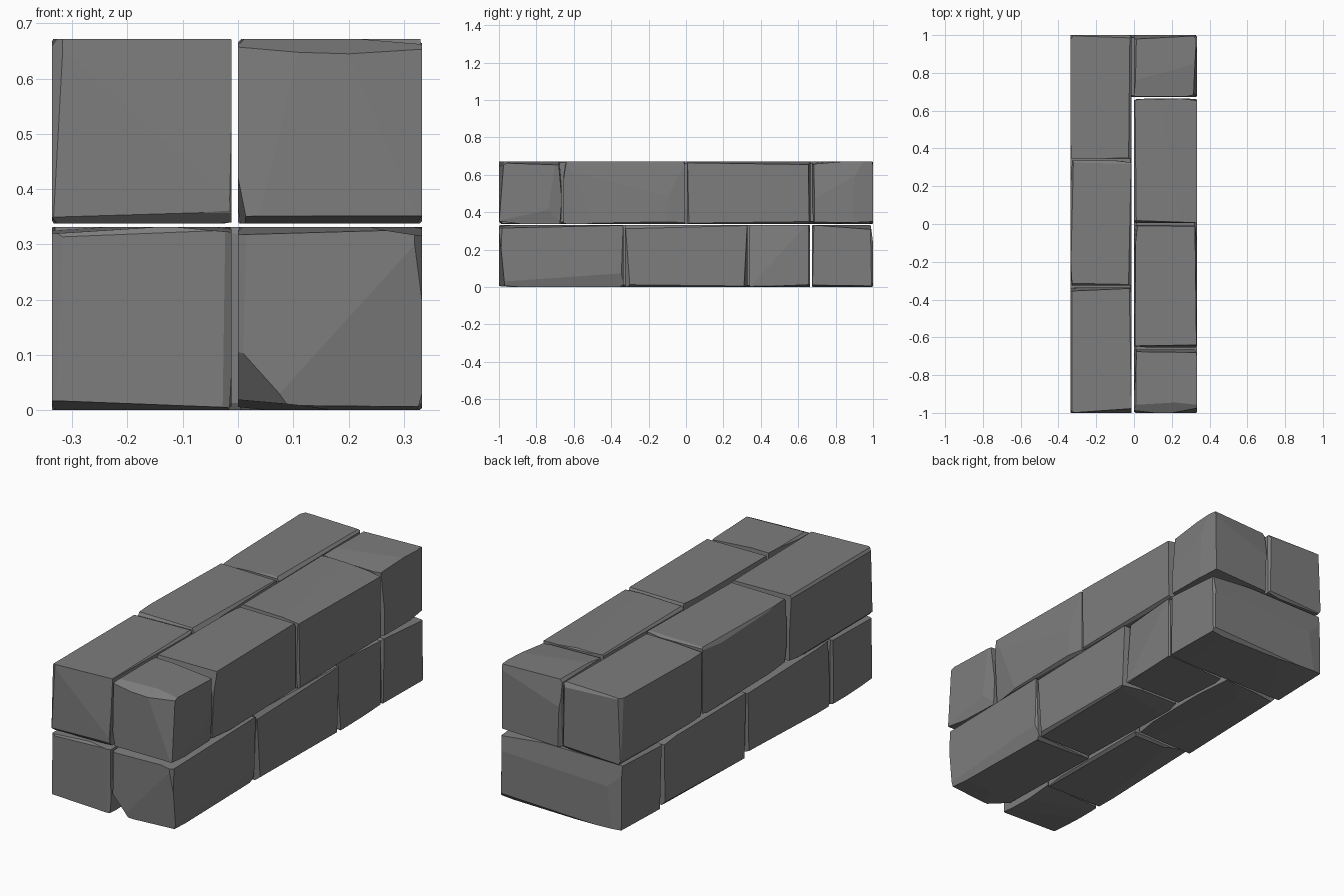
import bpy, bmesh, random
from mathutils import Vector

cube = bpy.data.objects.get("Cube")
if cube:
    bpy.data.objects.remove(cube, do_unlink=True)

stone = bpy.data.materials.new("grey_stone")
stone.use_nodes = True
GREY = (0.205, 0.205, 0.205, 1)
stone.diffuse_color = GREY
stone.node_tree.nodes["Principled BSDF"].inputs["Base Color"].default_value = GREY


def cut(bm, point, normal):
    """Slice a flat chip off a convex block and cap the wound."""
    geom = bm.verts[:] + bm.edges[:] + bm.faces[:]
    bmesh.ops.bisect_plane(bm, geom=geom, dist=1e-5, plane_co=point,
                           plane_no=normal.normalized(), clear_outer=True)
    rim = [e for e in bm.edges if e.is_boundary]
    if rim:
        bmesh.ops.holes_fill(bm, edges=rim, sides=0)


def chip_edge(bm, lo, hi, axis, sa, sb, rng):
    """Wear one edge with a shallow, slightly twisted facet."""
    a, b = (axis + 1) % 3, (axis + 2) % 3
    mid = (lo + hi) / 2
    mid[a] = hi[a] if sa > 0 else lo[a]
    mid[b] = hi[b] if sb > 0 else lo[b]
    if rng.random() < 0.5:
        da, db = rng.uniform(0.05, 0.16), rng.uniform(0.006, 0.014)
    else:
        da, db = rng.uniform(0.006, 0.014), rng.uniform(0.006, 0.014)
    if rng.random() < 0.5:
        da, db = db, da
    normal = Vector((0, 0, 0))
    normal[a], normal[b] = sa * da, sb * db
    normal[axis] = rng.uniform(-1, 1) * 2 * da * db / (hi[axis] - lo[axis])
    mid[b] -= sb * da
    cut(bm, mid, normal)


def brick(name, xs, ys, zs, seed, chips=()):
    rng = random.Random(seed)
    lo, hi = (Vector(p) for p in zip(xs, ys, zs))
    bm = bmesh.new()
    bmesh.ops.create_cube(bm, size=1)
    for v in bm.verts:
        v.co = Vector([hi[i] if v.co[i] > 0 else lo[i] for i in range(3)])
    for axis in range(3):
        for sa in (-1, 1):
            for sb in (-1, 1):
                chip_edge(bm, lo, hi, axis, sa, sb, rng)
    for point, normal in chips:
        cut(bm, Vector(point), Vector(normal))
    bmesh.ops.remove_doubles(bm, verts=bm.verts[:], dist=0.0005)
    bmesh.ops.recalc_face_normals(bm, faces=bm.faces[:])
    mesh = bpy.data.meshes.new(name)
    bm.to_mesh(mesh)
    bm.free()
    mesh.materials.append(stone)
    bpy.context.collection.objects.link(bpy.data.objects.new(name, mesh))


LEFT, RIGHT, FULL = (0.0, 0.333), (-0.337, -0.012), (-0.337, 0.333)
LOWER, UPPER = (0.0, 0.332), (0.338, 0.672)

# Each row: name, width span, course, joint positions from front to back
rows = [
    ("upper_left_brick", LEFT, UPPER, (-1, -0.66, 0, 0.67, 1)),
    ("upper_right_brick", RIGHT, UPPER, (-1, -0.33, 0.34, 1)),
    ("lower_left_brick", LEFT, LOWER, (-1, -0.33, 0.335, 0.668)),
    ("lower_right_brick", RIGHT, LOWER, (-1, -0.67, 0, 0.668)),
    ("lower_end_brick", FULL, LOWER, (0.668, 1)),
]

# Larger broken corners on the front bricks
big_chips = {
    "lower_left_brick_1": [((0.075, -1, 0.03), (-1.0, -1.2, -0.9)),
                           ((0.075, -1, 0.03), (0.11, -1.0, -0.1))],
    "upper_left_brick_1": [((0.2, -1, 0.645), (0.03, -0.5, 1.0))],
    "upper_right_brick_1": [((-0.15, -1, 0.355), (0.03, -1.0, -1.0))],
}

seed = 10
for name, xs, zs, joints in rows:
    for i, (front, back) in enumerate(zip(joints, joints[1:]), 1):
        seed += 1
        # Leave a narrow open joint, except on the outer ends
        ys = (front + (0.005 if front > -1 else 0), back - (0.005 if back < 1 else 0))
        label = f"{name}_{i}"
        brick(label, xs, ys, zs, seed, big_chips.get(label, ()))
